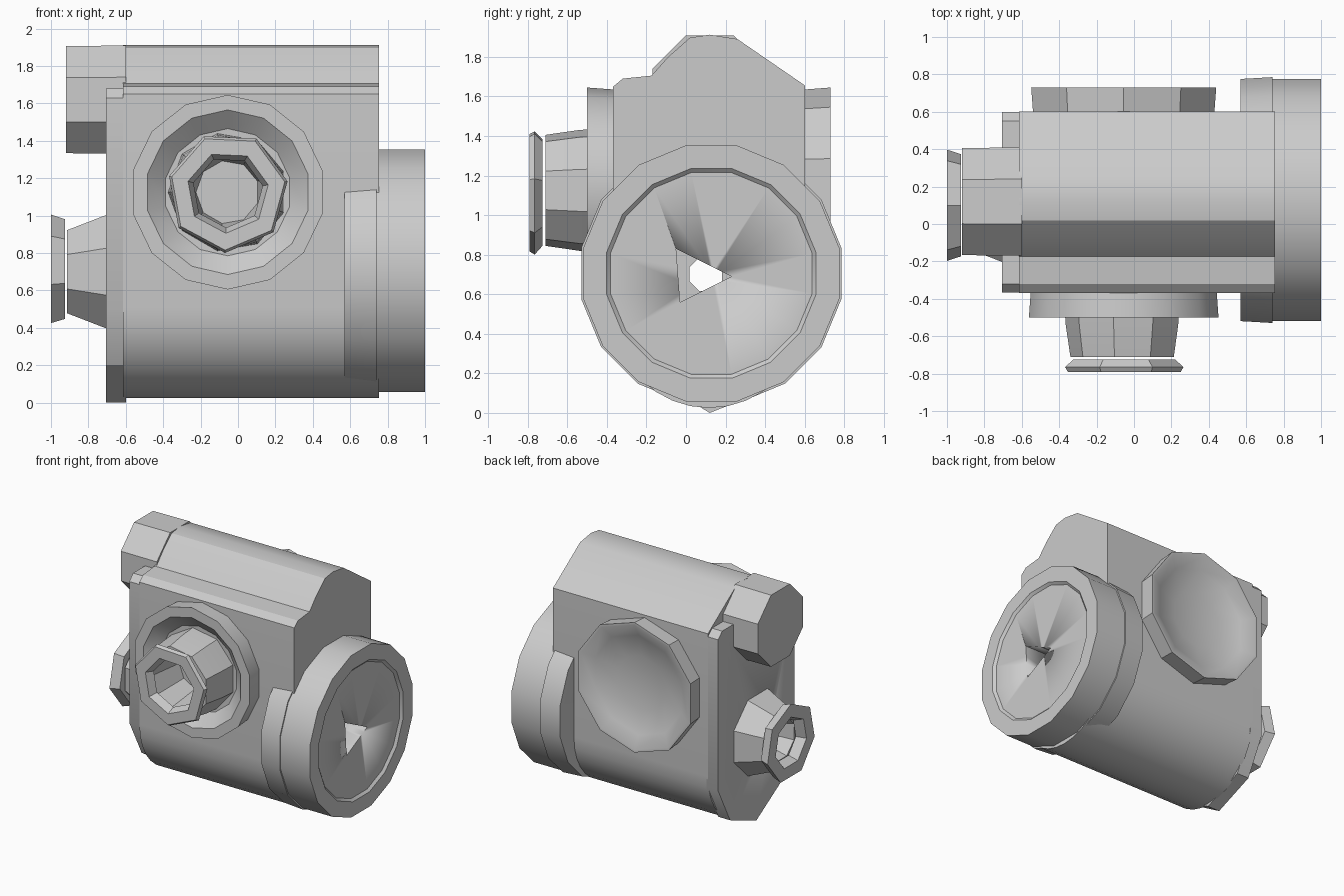
import bpy, bmesh, math
from mathutils import Matrix, Vector

old = bpy.data.objects.get("Cube")
if old:
    bpy.data.objects.remove(old, do_unlink=True)

metal = bpy.data.materials.new("cast_grey")
metal.use_nodes = True
grey = (0.6, 0.6, 0.6, 1)
metal.diffuse_color = grey
metal.node_tree.nodes["Principled BSDF"].inputs["Base Color"].default_value = grey


def finish(name, bm, angle=30):
    bmesh.ops.recalc_face_normals(bm, faces=bm.faces)
    mesh = bpy.data.meshes.new(name)
    bm.to_mesh(mesh)
    bm.free()
    mesh.materials.append(metal)
    obj = bpy.data.objects.new(name, mesh)
    bpy.context.collection.objects.link(obj)
    bpy.ops.object.select_all(action='DESELECT')
    obj.select_set(True)
    bpy.context.view_layer.objects.active = obj
    bpy.ops.object.shade_smooth_by_angle(angle=math.radians(angle))
    return obj


def prism(name, profile, x0, x1):
    """Extrude a (y, z) outline along x."""
    bm = bmesh.new()
    face = bm.faces.new([bm.verts.new((x0, y, z)) for y, z in profile])
    moved = bmesh.ops.extrude_face_region(bm, geom=[face])["geom"]
    verts = [v for v in moved if isinstance(v, bmesh.types.BMVert)]
    bmesh.ops.translate(bm, verts=verts, vec=(x1 - x0, 0, 0))
    bm.faces.new([v for v in bm.verts if v not in verts]) if face not in bm.faces else None
    return finish(name, bm)


def lathe(name, profile, axis, centre, sides, closed=False, phase=0.5):
    """Spin (radius, distance) points round an axis; radius 0 makes a tip."""
    bm = bmesh.new()
    turn = Vector((0, 0, 1)).rotation_difference(Vector(axis)).to_matrix().to_4x4()
    place = Matrix.Translation(centre) @ turn
    rings = []
    for r, d in profile:
        if r == 0:
            rings.append([bm.verts.new(place @ Vector((0, 0, d)))] * sides)
            continue
        angles = [(i + phase) * math.tau / sides for i in range(sides)]
        rings.append([bm.verts.new(place @ Vector((r * math.cos(a), r * math.sin(a), d)))
                      for a in angles])
    pairs = list(zip(rings, rings[1:]))
    if closed:
        pairs.append((rings[-1], rings[0]))
    for a, b in pairs:
        for i in range(sides):
            j = (i + 1) % sides
            bm.faces.new(dict.fromkeys((a[i], a[j], b[j], b[i])))
    return finish(name, bm)


def bore(target, cutter):
    mod = target.modifiers.new("bore", 'BOOLEAN')
    mod.operation = 'DIFFERENCE'
    mod.solver = 'EXACT'
    mod.object = cutter
    bpy.context.view_layer.objects.active = target
    bpy.ops.object.modifier_apply(modifier=mod.name)


# Housing: half-round bottom, straight sides, ridge along the top
mid_y, half, round_z = 0.117, 0.485, 0.51
outline = [(mid_y - half * math.cos(a), round_z - half * math.sin(a))
           for a in (math.pi * i / 16 for i in range(17))]
outline += [(0.602, 1.655), (0.26, 1.89), (0.12, 1.912), (0.02, 1.897), (-0.09, 1.80),
            (-0.175, 1.705), (-0.32, 1.69), (-0.368, 1.65)]
housing = prism("housing", outline, -0.615, 0.755)

# Coarser end collar of the housing
collar_outline = [(-0.366, 0.5), (-0.21, 0.2), (0.12, 0.0), (0.45, 0.13), (0.6, 0.42),
                  (0.6, 1.63), (0.55, 1.68), (-0.32, 1.68), (-0.366, 1.63)]
collar = prism("end_collar", collar_outline, -0.705, -0.60)

# Round shaft end under the ridge
lathe("upper_shaft_boss", [(0, 0), (0.31, 0), (0.313, 0.32), (0, 0.32)],
      (1, 0, 0), (-0.92, 0.12, 1.62), 8)

# Large cover: backing tier and thick disc with a shallow recessed face
axis_y, axis_z = 0.128, 0.705
tier = lathe("cover_backing", [(0, 0), (0.66, 0), (0.67, 0.17), (0, 0.17)],
             (1, 0, 0), (0.57, axis_y, axis_z), 16)
cover = lathe("large_cover", [(0, 0), (0.66, 0), (0.66, 0.28), (0.54, 0.28), (0.52, 0.262), (0, 0.262)],
              (1, 0, 0), (0.72, axis_y, axis_z), 16)

# Three-sided shaft bore through the cover and housing
cutter = prism("bore_cutter", [(-0.05, 0.83), (-0.03, 0.56), (0.23, 0.69)], -0.8, 1.1)
for part in (housing, collar, tier, cover):
    bore(part, cutter)
bpy.data.objects.remove(cutter, do_unlink=True)

# Side pipe stub with flange
lathe("side_pipe", [(0.33, 0), (0.24, 0.215), (0.17, 0.215), (0.09, 0)],
      (-1, 0, 0), (-0.70, 0.1, 0.70), 8, closed=True)
lathe("side_pipe_flange", [(0.28, 0.0), (0.305, 0.075), (0.20, 0.075), (0.17, 0.0)],
      (-1, 0, 0), (-0.925, 0.1, 0.70), 7, closed=True, phase=0)

# Front boss: ring with a recessed inner face
port_x, port_z = -0.055, 1.125
lathe("front_boss", [(0.51, 0), (0.52, 0.135), (0.44, 0.135), (0.34, 0.05), (0, 0.04)],
      (0, -1, 0), (port_x, -0.365, port_z), 14)

# Front pipe stub with flange
lathe("front_pipe", [(0.32, 0), (0.31, 0.15), (0.285, 0.32), (0.21, 0.32), (0.17, 0.03), (0, 0.03)],
      (0, -1, 0), (port_x, -0.39, port_z), 9)
lathe("front_pipe_flange", [(0.28, 0), (0.325, 0.04), (0.31, 0.065), (0.22, 0.065), (0.19, 0)],
      (0, -1, 0), (port_x, -0.725, port_z), 7, closed=True, phase=0.2)

# Rear boss with a concave dish
lathe("rear_boss", [(0.51, 0), (0.52, 0.13), (0.50, 0.13), (0.40, 0.08), (0.22, 0.04), (0, 0.03)],
      (0, 1, 0), (port_x, 0.6, port_z), 10)
